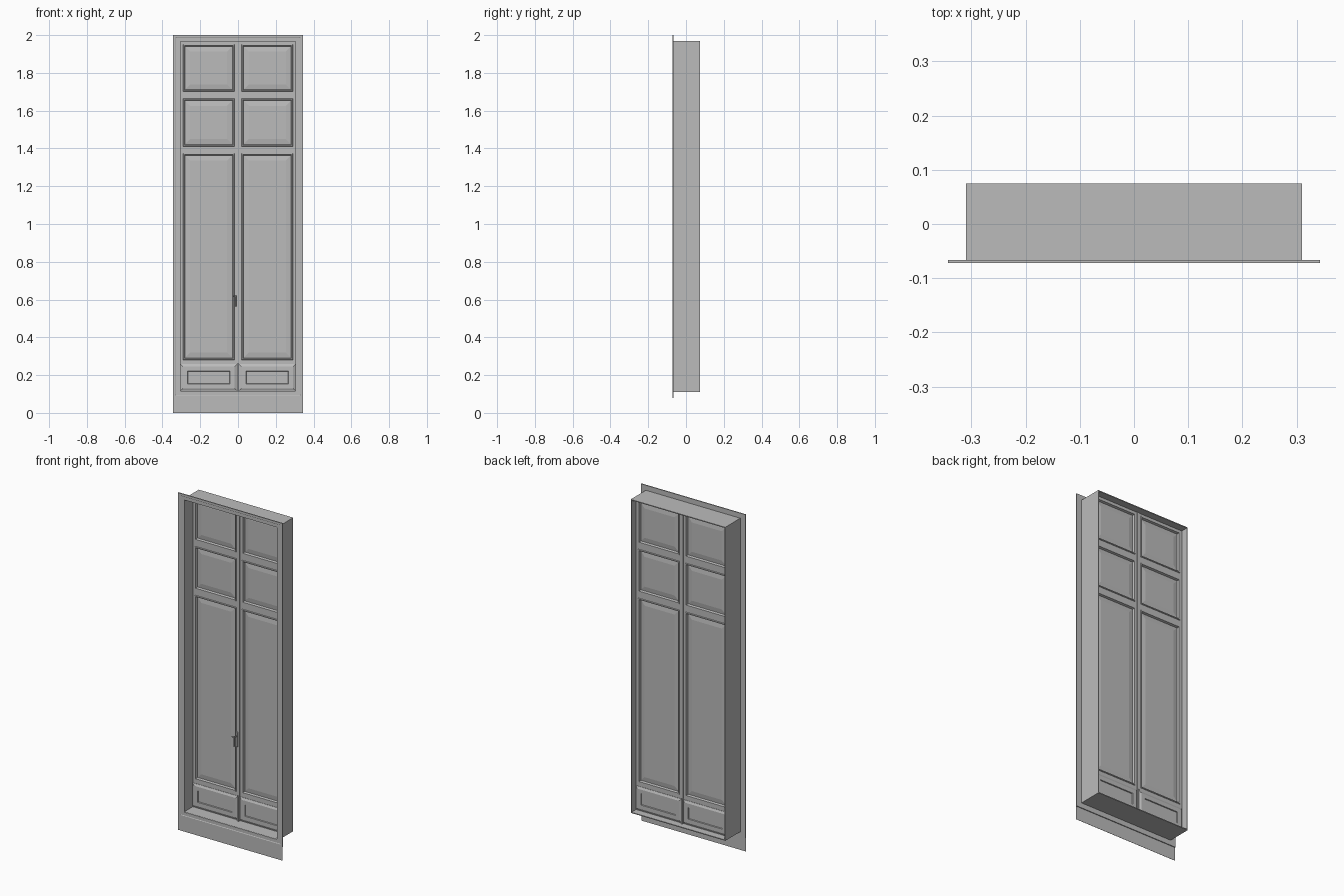
import bpy
import bmesh

cube = bpy.data.objects.get("Cube")
if cube:
    bpy.data.objects.remove(cube, do_unlink=True)

grey = bpy.data.materials.new("plain grey")
grey.use_nodes = True
grey.diffuse_color = (0.5, 0.5, 0.5, 1)
grey.node_tree.nodes["Principled BSDF"].inputs["Base Color"].default_value = (0.5, 0.5, 0.5, 1)


def finish(name, bm):
    bmesh.ops.recalc_face_normals(bm, faces=bm.faces)
    mesh = bpy.data.meshes.new(name)
    bm.to_mesh(mesh)
    bm.free()
    mesh.materials.append(grey)
    obj = bpy.data.objects.new(name, mesh)
    bpy.context.collection.objects.link(obj)
    return obj


def loft(name, rect, steps, closed=False):
    """Nested rectangles in XZ: every step is (inset, y)."""
    x0, x1, z0, z1 = rect
    bm = bmesh.new()
    rings = []
    for d, y in steps:
        corners = ((x0 + d, z0 + d), (x1 - d, z0 + d), (x1 - d, z1 - d), (x0 + d, z1 - d))
        rings.append([bm.verts.new((x, y, z)) for x, z in corners])
    pairs = list(zip(rings, rings[1:]))
    if closed:
        pairs.append((rings[-1], rings[0]))
    else:
        bm.faces.new(rings[0])
        bm.faces.new(rings[-1])
    for a, b in pairs:
        for i in range(4):
            j = (i + 1) % 4
            bm.faces.new((a[i], a[j], b[j], b[i]))
    return finish(name, bm)


def box(name, x0, x1, y0, y1, z0, z1):
    return loft(name, (x0, x1, z0, z1), ((0, y0), (0, y1)))


def rod(name, center, radius, length, rotation=(0, 0, 0)):
    bpy.ops.mesh.primitive_cylinder_add(vertices=12, radius=radius, depth=length,
                                        location=center, rotation=rotation)
    obj = bpy.context.object
    obj.name = name
    obj.data.materials.append(grey)
    bpy.ops.object.shade_smooth_by_angle()


# Wall trim and the thin skirt under it
loft("trim", (-0.343, 0.343, 0.08, 2.0),
     ((0, -0.066), (0, -0.072), (0.012, -0.072), (0.015, -0.07),
      (0.034, -0.07), (0.034, -0.066)), closed=True)
box("skirt", -0.343, 0.343, -0.072, -0.071, 0, 0.085)

# Deep lining of the opening
loft("lining", (-0.31, 0.31, 0.11, 1.97),
     ((0, -0.068), (0, 0.075), (0.005, 0.075), (0.005, -0.068)), closed=True)

# Two door leaves, each with three panels above a kick panel
FRONT, BACK = 0.012, 0.032
MID = (FRONT + BACK) / 2
INNER, OUTER = 0.023, 0.287
panels = ((0.285, 1.37), (1.415, 1.66), (1.705, 1.947))

for side, label in ((-1, "right"), (1, "left")):
    def span(a, b):
        return tuple(sorted((side * a, side * b)))

    box(label + "_meeting_stile", *span(0.001, INNER), FRONT, BACK, 0.115, 1.965)
    box(label + "_hinge_stile", *span(OUTER, 0.305), FRONT, BACK, 0.115, 1.965)

    # Rails fill the spaces between the panels
    bottoms = [0.115] + [top for _, top in panels]
    tops = [bottom for bottom, _ in panels] + [1.965]
    for i, (z0, z1) in enumerate(zip(bottoms, tops)):
        box(f"{label}_rail_{i}", *span(INNER, OUTER), FRONT, BACK, z0, z1)

    for i, (z0, z1) in enumerate(panels):
        rect = (*span(INNER, OUTER), z0, z1)
        # Raised field, the same on both faces
        loft(f"{label}_panel_{i}", rect,
             ((0.034, MID - 0.005), (0.008, MID - 0.001),
              (0, MID - 0.001), (0, MID + 0.001),
              (0.008, MID + 0.001), (0.034, MID + 0.005)))
        # Moulding standing proud round the panel
        for face, y, out in (("front", FRONT, -1), ("back", BACK, 1)):
            loft(f"{label}_{face}_moulding_{i}", rect,
                 ((-0.004, y), (-0.002, y + out * 0.004), (0.003, y + out * 0.004),
                  (0.007, MID), (0, MID)), closed=True)

    # Kick panel with a sloped border and a sunken field
    for face, y, out in (("front", FRONT, -1), ("back", BACK, 1)):
        loft(f"{label}_{face}_kick_panel", (*span(0.006, 0.304), 0.118, 0.258),
             ((0, y), (0, y + out * 0.002), (0.012, y + out * 0.008),
              (0.036, y + out * 0.008), (0.038, y + out * 0.003)))

# Cover strip where the leaves meet
box("meeting_strip", -0.005, 0.005, FRONT - 0.004, BACK + 0.004, 0.115, 1.965)
box("lower_strip", -0.006, 0.004, FRONT - 0.012, BACK + 0.01, 0.115, 0.262)

# Lever handle
HX = -0.012
box("handle_plate", HX - 0.006, HX + 0.006, FRONT - 0.007, FRONT, 0.55, 0.638)
rod("handle_neck", (HX, FRONT - 0.018, 0.615), 0.004, 0.03, (1.5708, 0, 0))
rod("handle_lever", (HX, FRONT - 0.031, 0.592), 0.0045, 0.06)
rod("handle_thumb", (HX - 0.006, FRONT - 0.031, 0.617), 0.0035, 0.018, (0, 1.5708, 0))
